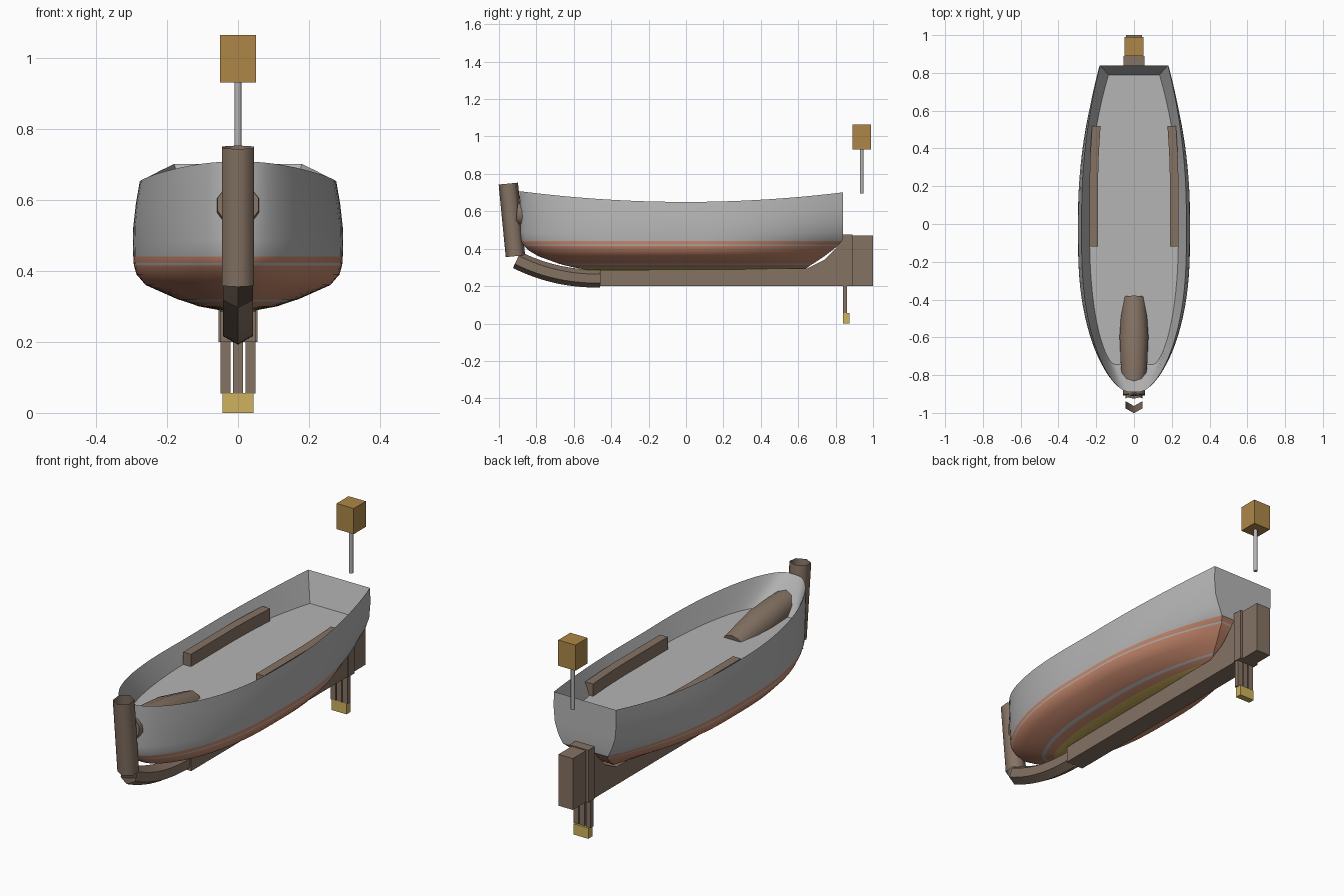
import bpy, bmesh, math
from mathutils import Vector

cube = bpy.data.objects.get("Cube")
if cube:
    bpy.data.objects.remove(cube, do_unlink=True)


def material(name, rgb):
    m = bpy.data.materials.new(name)
    m.use_nodes = True
    m.diffuse_color = (*rgb, 1)
    m.node_tree.nodes["Principled BSDF"].inputs["Base Color"].default_value = (*rgb, 1)
    return m


GREY = material("grey paint", (0.46, 0.46, 0.46))
COPPER = material("copper sheathing", (0.58, 0.25, 0.155))
YELLOW = material("yellow", (0.62, 0.45, 0.11))
OCHRE = material("ochre", (0.42, 0.245, 0.065))
WOOD = material("brown timber", (0.235, 0.17, 0.127))


def finish(name, bm, mats, smooth=None):
    bmesh.ops.recalc_face_normals(bm, faces=bm.faces)
    me = bpy.data.meshes.new(name)
    bm.to_mesh(me)
    bm.free()
    for m in mats:
        me.materials.append(m)
    ob = bpy.data.objects.new(name, me)
    bpy.context.collection.objects.link(ob)
    if smooth:
        bpy.ops.object.select_all(action="DESELECT")
        ob.select_set(True)
        bpy.context.view_layer.objects.active = ob
        bpy.ops.object.shade_smooth_by_angle(angle=math.radians(smooth))
    return ob


def bridge(bm, a, b, mat=0):
    n = len(a)
    for i in range(n):
        bm.faces.new((a[i], a[(i + 1) % n], b[(i + 1) % n], b[i])).material_index = mat


def prism(name, pts, vec, mat):
    """Extrude a flat outline along a vector."""
    bm = bmesh.new()
    a = [bm.verts.new(p) for p in pts]
    b = [bm.verts.new(Vector(p) + Vector(vec)) for p in pts]
    bridge(bm, a, b)
    bm.faces.new(a)
    bm.faces.new(b)
    return finish(name, bm, [mat])


def box(name, x, y, z, mat):
    pts = [(x[0], y[0], z[0]), (x[1], y[0], z[0]), (x[1], y[1], z[0]), (x[0], y[1], z[0])]
    return prism(name, pts, (0, 0, z[1] - z[0]), mat)


def sweep(name, path, radii, sides, mat, smooth, capped=False):
    """Round section carried along a path of (y, z) points on the centreline."""
    bm = bmesh.new()
    pts = [Vector((0, y, z)) for y, z in path]
    rings = []
    for i, p in enumerate(pts):
        t = (pts[min(i + 1, len(pts) - 1)] - pts[max(i - 1, 0)]).normalized()
        n = Vector((0, -t.z, t.y))
        ring = []
        for k in range(sides):
            a = math.pi / 2 + math.tau * k / sides
            ring.append(bm.verts.new(p + radii[i] * (Vector((math.cos(a), 0, 0)) + n * math.sin(a))))
        rings.append(ring)
    for a, b in zip(rings, rings[1:]):
        bridge(bm, a, b)
    if capped:
        bm.faces.new(rings[0])
        bm.faces.new(rings[-1])
    return finish(name, bm, [mat], smooth)


# Hull: outlines stacked from the bottom up to the rim, then down to the deck
def sheer(y):
    return 0.65 + 0.055 * (y / 0.87) ** 2


STATIONS = 32


def outline(bm, height, width, bow, stern, bow_w, stern_w):
    half = []
    for i in range(STATIONS + 1):
        u = (i / STATIONS) ** 1.5
        y = bow + (stern - bow) * u
        if u < 0.45:
            f = (1 - (1 - u / 0.45) ** 2.2) ** 0.6
            x = bow_w + (width - bow_w) * f
        else:
            s = max(0, (u - 0.55) / 0.45)
            x = width - (width - stern_w) * s ** 2
        half.append((x, y, height(y)))
    pts = half + [(-x, y, z) for x, y, z in reversed(half)]
    return [bm.verts.new(p) for p in pts]


def flat(z):
    return lambda y: z


def side(t):
    return lambda y: 0.44 + (sheer(y) - 0.44) * t


# height, width, bow y, stern y, bow width, stern width, colour of band below
LEVELS = [
    (flat(0.285), 0.03, -0.52, 0.62, 0.01, 0.01, 2),
    (flat(0.300), 0.11, -0.60, 0.65, 0.01, 0.03, 2),
    (flat(0.314), 0.15, -0.66, 0.67, 0.01, 0.05, 1),
    (flat(0.320), 0.17, -0.68, 0.68, 0.01, 0.055, 0),
    (flat(0.360), 0.26, -0.79, 0.74, 0.01, 0.08, 1),
    (flat(0.390), 0.286, -0.84, 0.78, 0.01, 0.10, 1),
    (flat(0.415), 0.293, -0.865, 0.81, 0.015, 0.11, 1),
    (flat(0.422), 0.294, -0.87, 0.815, 0.015, 0.115, 0),
    (flat(0.440), 0.295, -0.88, 0.835, 0.02, 0.13, 1),
    (side(0.18), 0.296, -0.885, 0.84, 0.02, 0.155, 0),
    (side(0.40), 0.295, -0.885, 0.84, 0.025, 0.175, 0),
    (side(0.70), 0.288, -0.888, 0.84, 0.03, 0.182, 0),
    (side(1.00), 0.277, -0.89, 0.84, 0.03, 0.18, 0),
    (flat(0.555), 0.235, -0.745, 0.79, 0.10, 0.135, 0),
]
bm = bmesh.new()
rings = [outline(bm, *lv[:6]) for lv in LEVELS]
for lo, hi, lv in zip(rings, rings[1:], LEVELS[1:]):
    bridge(bm, lo, hi, lv[6])
bm.faces.new(rings[0]).material_index = 2
bm.faces.new(rings[-1])
finish("hull", bm, [GREY, COPPER, YELLOW], 35)

# Stem post, curved forefoot and log resting on the foredeck
sweep("stem_post", [(-0.95, 0.748), (-0.912, 0.36)], [0.052] * 2, 6, WOOD, 65)
foot = []
for i in range(13):
    t = i / 12
    foot.append((-0.905 + 0.445 * t, 0.24 + 0.10 * (1 - t) ** 2.2))
sweep("forefoot", foot, [0.048] * len(foot), 6, WOOD, 40)
sweep("foredeck_log", [(-0.905, 0.587), (-0.75, 0.572), (-0.6, 0.55), (-0.39, 0.515)],
      [0.06, 0.073, 0.08, 0.066], 10, WOOD, 50, True)

# Keel with rising deadwood, stern post and rudder
keel = [(-0.46, 0.2), (0.84, 0.2), (0.84, 0.46), (0.80, 0.40), (0.74, 0.34), (0.65, 0.295), (-0.46, 0.285)]
prism("keel", [(-0.05, y, z) for y, z in keel], (0.10, 0, 0), WOOD)
box("stern_post", (-0.055, 0.055), (0.838, 0.89), (0.2, 0.475), WOOD)
box("rudder", (-0.042, 0.042), (0.89, 1.0), (0.2, 0.47), WOOD)

# Legs and foot below the stern
for i, x in enumerate((-0.035, 0, 0.035)):
    box(f"stern_leg_{i + 1}", (x - 0.0145, x + 0.0145), (0.84, 0.862), (0.055, 0.2), WOOD)
box("stern_foot", (-0.043, 0.043), (0.84, 0.873), (0, 0.056), YELLOW)

# Side benches following the bulwarks
for name, s in (("left_bench", 1), ("right_bench", -1)):
    outer = [(0.235, -0.12), (0.235, 0.25), (0.231, 0.38), (0.222, 0.52)]
    pts = outer + [(x - 0.045, y) for x, y in reversed(outer)]
    prism(name, [(s * x, y, 0.545) for x, y in pts], (0, 0, 0.075), WOOD)

# Stern lantern on its pole
bm = bmesh.new()
bmesh.ops.create_cone(bm, cap_ends=True, segments=12, radius1=0.01, radius2=0.01, depth=0.24)
bmesh.ops.translate(bm, verts=bm.verts, vec=(0, 0.94, 0.815))
finish("lantern_pole", bm, [GREY], 40)
box("lantern", (-0.05, 0.05), (0.89, 0.99), (0.93, 1.065), OCHRE)
